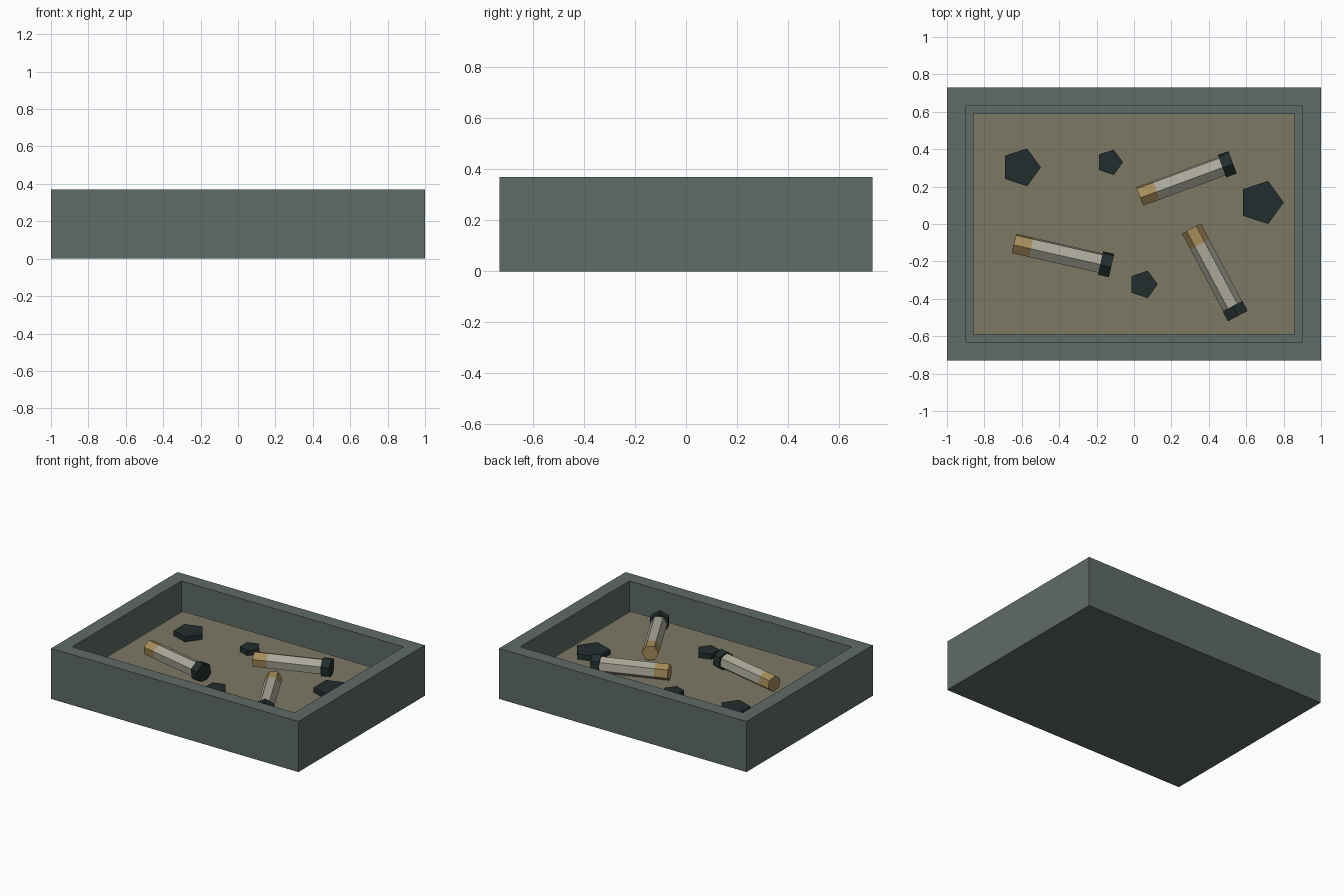
import bpy, bmesh, math
from mathutils import Matrix, Vector

if "Cube" in bpy.data.objects:
    bpy.data.objects.remove(bpy.data.objects["Cube"])


def srgb(r, g, b):
    f = lambda c: ((c / 255 + 0.055) / 1.055) ** 2.4 if c > 10 else c / 255 / 12.92
    return (f(r), f(g), f(b), 1)


def material(name, *rgb):
    m = bpy.data.materials.new(name)
    m.diffuse_color = srgb(*rgb)
    m.use_nodes = True
    m.node_tree.nodes["Principled BSDF"].inputs["Base Color"].default_value = m.diffuse_color
    return m


GREEN = material("grey green", 95, 107, 103)
SAND = material("sand", 125, 120, 101)
CREAM = material("cream", 170, 168, 153)
BRASS = material("brass", 166, 140, 90)
DARK = material("dark slate", 34, 45, 46)


def finish(name, bm, mat):
    bmesh.ops.recalc_face_normals(bm, faces=bm.faces)
    mesh = bpy.data.meshes.new(name)
    bm.to_mesh(mesh)
    bm.free()
    mesh.materials.append(mat)
    obj = bpy.data.objects.new(name, mesh)
    bpy.context.collection.objects.link(obj)
    return obj


def box_mesh(hx, hy, z0, z1):
    bm = bmesh.new()
    bmesh.ops.create_cube(bm, size=1, matrix=Matrix.Translation((0, 0, (z0 + z1) / 2))
                          @ Matrix.Diagonal((2 * hx, 2 * hy, z1 - z0, 1)))
    return bm


def prism(name, sides, radius, length, matrix, mat):
    """Prism along local z from 0 to length; first vertex on local x."""
    bm = bmesh.new()
    ring = [bm.verts.new((radius * math.cos(2 * math.pi * i / sides),
                          radius * math.sin(2 * math.pi * i / sides), 0))
            for i in range(sides)]
    face = bm.faces.new(ring)
    new = bmesh.ops.extrude_face_region(bm, geom=[face], use_keep_orig=True)["geom"]
    bmesh.ops.translate(bm, vec=(0, 0, length),
                        verts=[v for v in new if isinstance(v, bmesh.types.BMVert)])
    bmesh.ops.transform(bm, matrix=matrix, verts=bm.verts)
    return finish(name, bm, mat)


H, FLOOR, SAND_Z = 0.37, 0.12, 0.175

# open tray: inset the top face, then push it down to the floor
bm = box_mesh(1.0, 0.73, 0, H)
bm.faces.ensure_lookup_table()
top = max(bm.faces, key=lambda f: f.calc_center_median().z)
bmesh.ops.inset_region(bm, faces=[top], thickness=0.1, use_even_offset=True)
new = bmesh.ops.extrude_face_region(bm, geom=[top])["geom"]
bmesh.ops.translate(bm, vec=(0, 0, FLOOR - H),
                    verts=[v for v in new if isinstance(v, bmesh.types.BMVert)])
if top.is_valid:
    bmesh.ops.delete(bm, geom=[top], context='FACES_ONLY')
finish("tray", bm, GREEN)

# sand bed
finish("sand_bed", box_mesh(0.86, 0.59, FLOOR, SAND_Z), SAND)

# pentagonal stones lying on the sand
for i, (x, y, r) in enumerate([(-0.604, 0.303, 0.106), (-0.13, 0.33, 0.071),
                               (0.68, 0.115, 0.121), (0.05, -0.323, 0.077)]):
    prism(f"stone_{i + 1}", 5, r, SAND_Z + 0.037 - FLOOR - 0.02,
          Matrix.Translation((x, y, FLOOR + 0.02)), DARK)

# hexagonal tubes: brass end, cream body, dark cap
R = 0.057
for i, (x0, y0, x1, y1, roll) in enumerate([(0.03, 0.147, 0.527, 0.33, 8),
                                            (-0.642, -0.104, -0.12, -0.222, 8),
                                            (0.307, -0.024, 0.555, -0.492, 30)]):
    axis = Vector((x1 - x0, y1 - y0, 0))
    total = axis.length
    axis.normalize()
    side = Vector((0, 0, 1)).cross(axis)
    # columns: up, sideways, along the tube
    frame = Matrix((Vector((0, 0, 1)), -side, axis)).transposed().to_4x4()
    if frame.determinant() < 0:
        frame = Matrix((Vector((0, 0, 1)), side, axis)).transposed().to_4x4()
    start = Vector((x0, y0, SAND_Z + R))
    parts = [("brass_end", 0, 0.095, R, BRASS, roll),
             ("body", 0.095, total - 0.06, R, CREAM, roll),
             ("cap", total - 0.06, total, 0.069, DARK, 0 if roll == 30 else roll)]
    for name, a, b, r, mat, turn in parts:
        m = (Matrix.Translation(start + axis * a) @ frame
             @ Matrix.Rotation(math.radians(turn), 4, 'Z'))
        prism(f"tube_{i + 1}_{name}", 6, r, b - a, m, mat)
